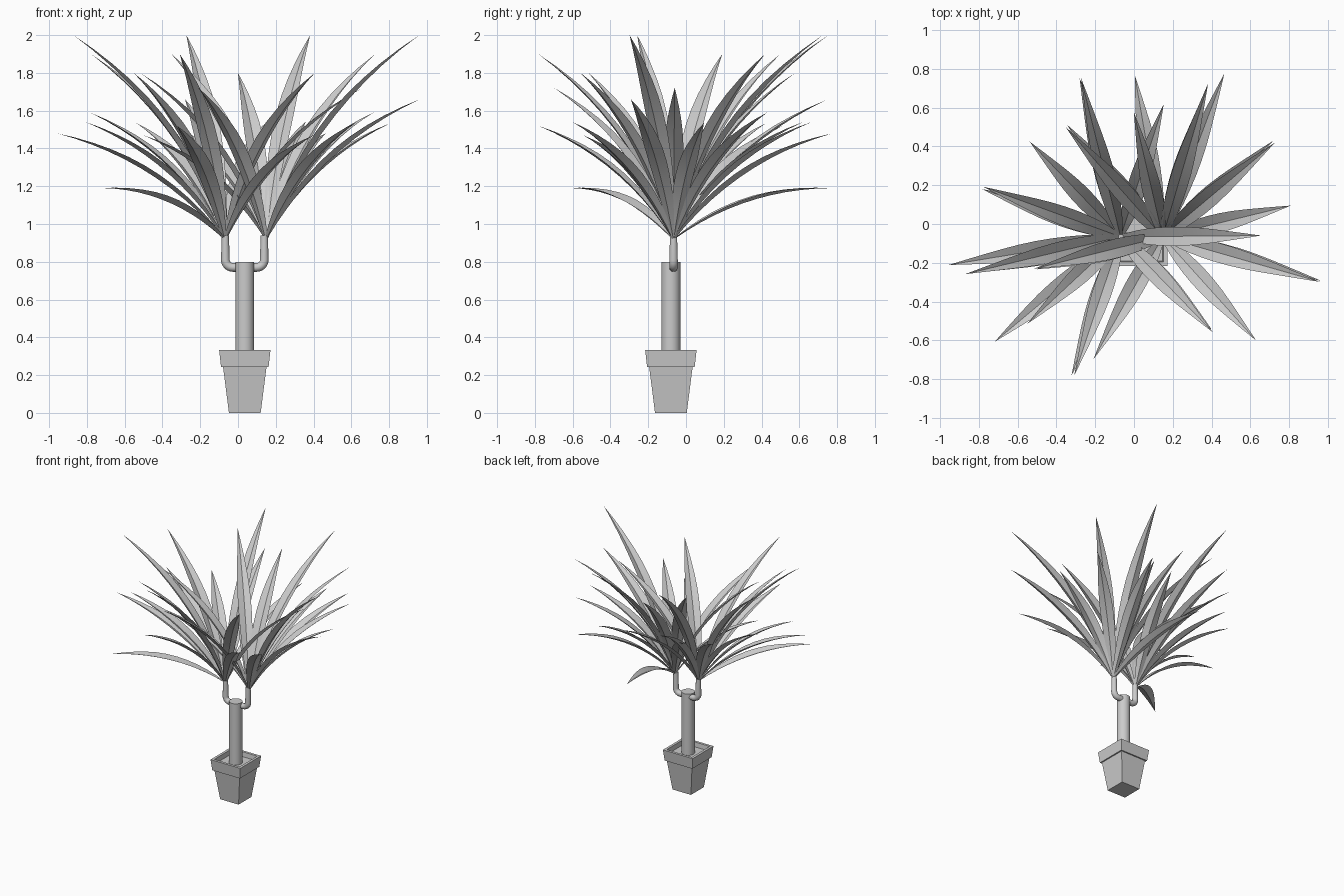
import bpy, bmesh, math
from mathutils import Vector

if "Cube" in bpy.data.objects:
    bpy.data.objects.remove(bpy.data.objects["Cube"])

grey = bpy.data.materials.new("plain grey")
grey.diffuse_color = (0.6, 0.6, 0.6, 1)
grey.use_nodes = True
grey.node_tree.nodes["Principled BSDF"].inputs["Base Color"].default_value = grey.diffuse_color
CX, CY = 0.036, -0.08


def finish(name, bm, angle=30):
    me = bpy.data.meshes.new(name)
    bm.to_mesh(me)
    bm.free()
    me.materials.append(grey)
    ob = bpy.data.objects.new(name, me)
    bpy.context.collection.objects.link(ob)
    bpy.context.view_layer.objects.active = ob
    ob.select_set(True)
    bpy.ops.object.shade_smooth_by_angle(angle=math.radians(angle))
    ob.select_set(False)
    return ob


def loft(bm, rings):
    loops = [[bm.verts.new(p) for p in r] for r in rings]
    n = len(loops[0])
    for a, b in zip(loops, loops[1:]):
        for i in range(n):
            bm.faces.new((a[i], a[(i + 1) % n], b[(i + 1) % n], b[i]))
    bm.faces.new(loops[0][::-1])
    bm.faces.new(loops[-1])


# Square pot with a rim and a soil surface: (half width, height)
bm = bmesh.new()
profile = [(0.084, 0), (0.115, 0.243), (0.126, 0.243), (0.136, 0.333),
           (0.115, 0.333), (0.111, 0.295)]
loft(bm, [[(CX + sx * h, CY + sy * h, z)
           for sx, sy in ((-1, -1), (1, -1), (1, 1), (-1, 1))] for h, z in profile])
finish("pot", bm)

# Trunk
bm = bmesh.new()
loft(bm, [[(CX + 0.05 * math.cos(k * math.tau / 24), CY + 0.05 * math.sin(k * math.tau / 24), z)
           for k in range(24)] for z in (0.29, 0.8)])
finish("trunk", bm)

# Two elbow branches swept sideways, then upward
BY = -0.066
for side, name in ((-1, "left_branch"), (1, "right_branch")):
    bx, r = CX + side * 0.103, 0.04
    path = [(Vector((CX, BY, 0.77)), 0)]
    for k in range(7):
        a = k / 6 * math.pi / 2
        path.append((Vector((bx - side * r * (1 - math.sin(a)), BY, 0.77 + r * (1 - math.cos(a)))), a))
    path.append((Vector((bx, BY, 0.94)), math.pi / 2))
    bm = bmesh.new()
    rings = []
    for p, a in path:
        up = Vector((-side * math.sin(a), 0, math.cos(a)))
        rad = 0.019 if p.z > 0.9 else 0.023
        rings.append([p + rad * (up * math.cos(k * math.tau / 14) + Vector((0, 1, 0)) * math.sin(k * math.tau / 14))
                      for k in range(14)])
    loft(bm, rings)
    bmesh.ops.recalc_face_normals(bm, faces=bm.faces)
    finish(name, bm)

# Leaves of one crown: (heading in degrees, reach, tip height)
leaves = [(189.3, .90, 1.48), (193.5, .825, 2), (160, .755, 1.9), (161, .755, 1.59),
          (133.7, .68, 1.535), (104, .845, 2), (104.5, .845, 1.66), (251.5, .755, 1.9),
          (250.5, .76, 1.52), (219.8, .845, 1.19), (223, .66, 1.8), (72, .72, 1.54),
          (314, .685, 1.8), (314.5, .67, 1.47), (0.5, .725, 1.72), (194, .76, 1.54)]
widths = [.22, .45, .66, .82, .93, .99, .98, .89, .72, .5, .26, 0]


def add_leaf(bm, base, tip):
    # Arched strip folded along its midrib, bowed square to its chord
    flat = Vector((tip.x - base.x, tip.y - base.y, 0))
    across = Vector((-flat.y, flat.x, 0)).normalized()
    chord = tip - base
    bow = chord.cross(across)
    if bow.z < 0:
        bow.negate()
    ctrl = (base + tip) / 2 + bow * 0.155
    rows = []
    for i, w in enumerate(widths):
        t = i / (len(widths) - 1)
        p = base * (1 - t) ** 2 + ctrl * 2 * t * (1 - t) + tip * t * t
        tangent = ((ctrl - base) * (1 - t) + (tip - ctrl) * t).normalized()
        lift = tangent.cross(across) * 0.02 * w
        if lift.dot(bow) < 0:
            lift.negate()
        if w == 0:
            rows.append([bm.verts.new(p)] * 3)
        else:
            rows.append([bm.verts.new(q) for q in
                         (p + across * .05 * w + lift, p, p - across * .05 * w + lift)])
    for a, b in zip(rows, rows[1:]):
        for j in (0, 1):
            quad = [a[j], a[j + 1], b[j + 1], b[j]]
            bm.faces.new(list(dict.fromkeys(quad))[::-1])


# The right crown is the left one turned by 120 degrees
for name, bx, turn in (("left_leaves", -0.069, 0), ("right_leaves", 0.148, -120)):
    bm = bmesh.new()
    base = Vector((bx, BY, 0.92))
    for heading, reach, z in leaves:
        a = math.radians(heading + turn)
        out = Vector((math.cos(a), math.sin(a), 0))
        tip = base + out * reach
        tip.z = z
        add_leaf(bm, base + out * 0.005, tip)
    for f in bm.faces:
        f.normal_update()
        if f.normal.z < 0:
            f.normal_flip()
    finish(name, bm, 20)
